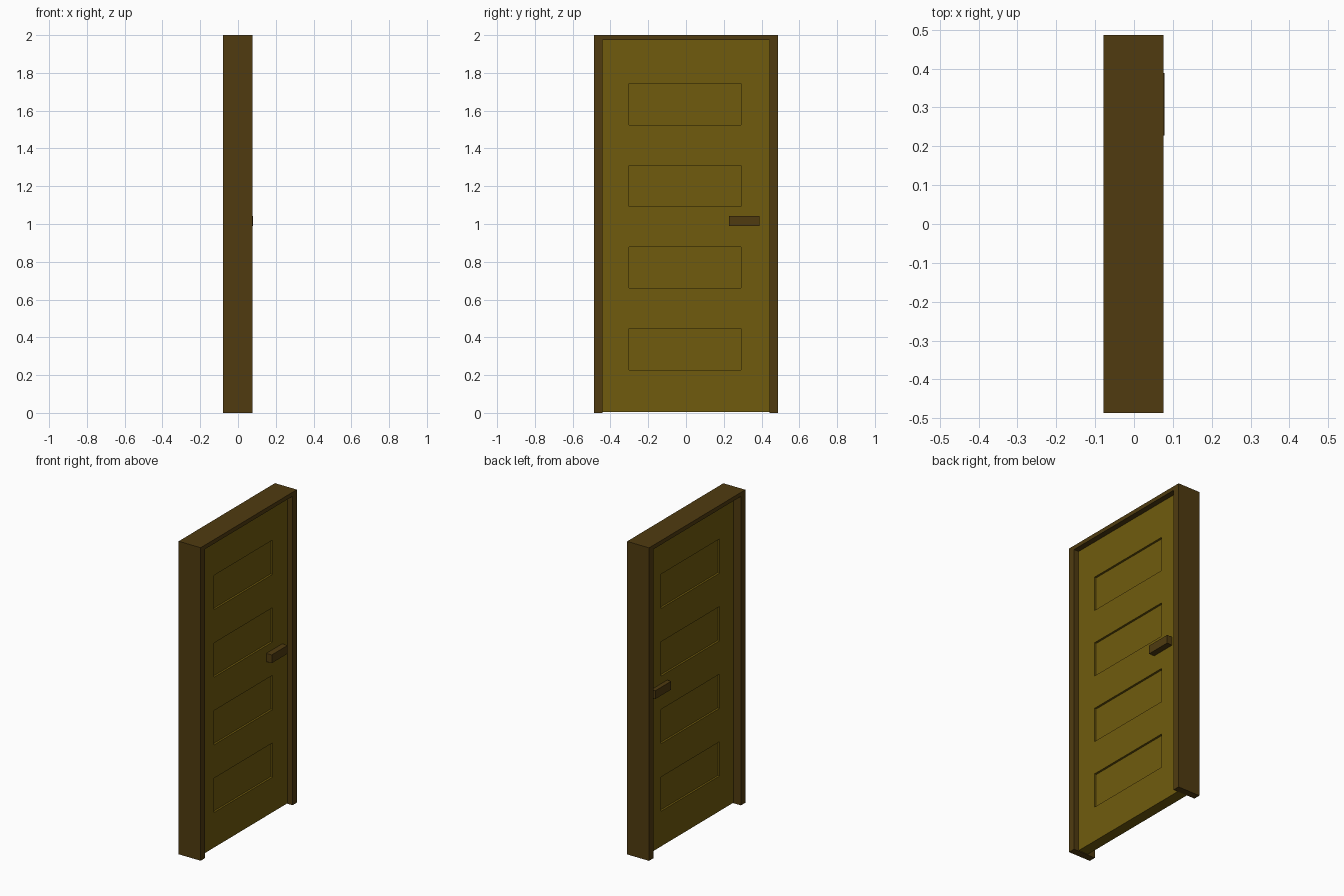
import bpy

if "Cube" in bpy.data.objects:
    bpy.data.objects.remove(bpy.data.objects["Cube"])

def material(name, rgb):
    m = bpy.data.materials.new(name)
    m.diffuse_color = (*rgb, 1)
    m.use_nodes = True
    m.node_tree.nodes["Principled BSDF"].inputs["Base Color"].default_value = m.diffuse_color
    return m

WOOD = material("door_wood", (0.162, 0.105, 0.004))
TRIM = material("dark_trim", (0.08, 0.044, 0.005))

def box(name, x, y, z, mat=None):
    """Box from (min, max) ranges on each axis."""
    bpy.ops.mesh.primitive_cube_add(size=1)
    o = bpy.context.object
    o.name = name
    o.location = [(a + b) / 2 for a, b in (x, y, z)]
    o.scale = [b - a for a, b in (x, y, z)]
    bpy.ops.object.transform_apply(location=True, rotation=False, scale=True)
    if mat:
        o.data.materials.append(mat)
    return o

FRAME_X = (-0.079, 0.076)
FACE_BACK, FACE_FRONT = -0.027, 0.041
RECESS = 0.013

# Frame: two jambs and a head
box("jamb_hinge_side", FRAME_X, (-0.486, -0.442), (0, 2), TRIM)
box("jamb_handle_side", FRAME_X, (0.442, 0.486), (0, 2), TRIM)
box("frame_head", FRAME_X, (-0.442, 0.442), (1.974, 2), TRIM)

# Door leaf with four recessed panels on both faces
door = box("door_leaf", (FACE_BACK, FACE_FRONT), (-0.442, 0.442), (0.004, 1.974), WOOD)
for i in range(4):
    z = 0.228 + i * 0.432
    for side, x in (("front", (FACE_FRONT - RECESS, 0.1)), ("back", (-0.1, FACE_BACK + RECESS))):
        cutter = box(f"panel_cutter_{side}_{i}", x, (-0.302, 0.292), (z, z + 0.219), WOOD)
        cutter.hide_render = True
        cutter.hide_viewport = True
        mod = door.modifiers.new(f"panel_{side}_{i}", "BOOLEAN")
        mod.operation = "DIFFERENCE"
        mod.solver = "EXACT"
        mod.object = cutter

# Handle bars on each face
for side, x in (("front", (FACE_FRONT, 0.079)), ("back", (-0.055, FACE_BACK))):
    box(f"handle_{side}", x, (0.228, 0.388), (0.99, 1.043), TRIM)
